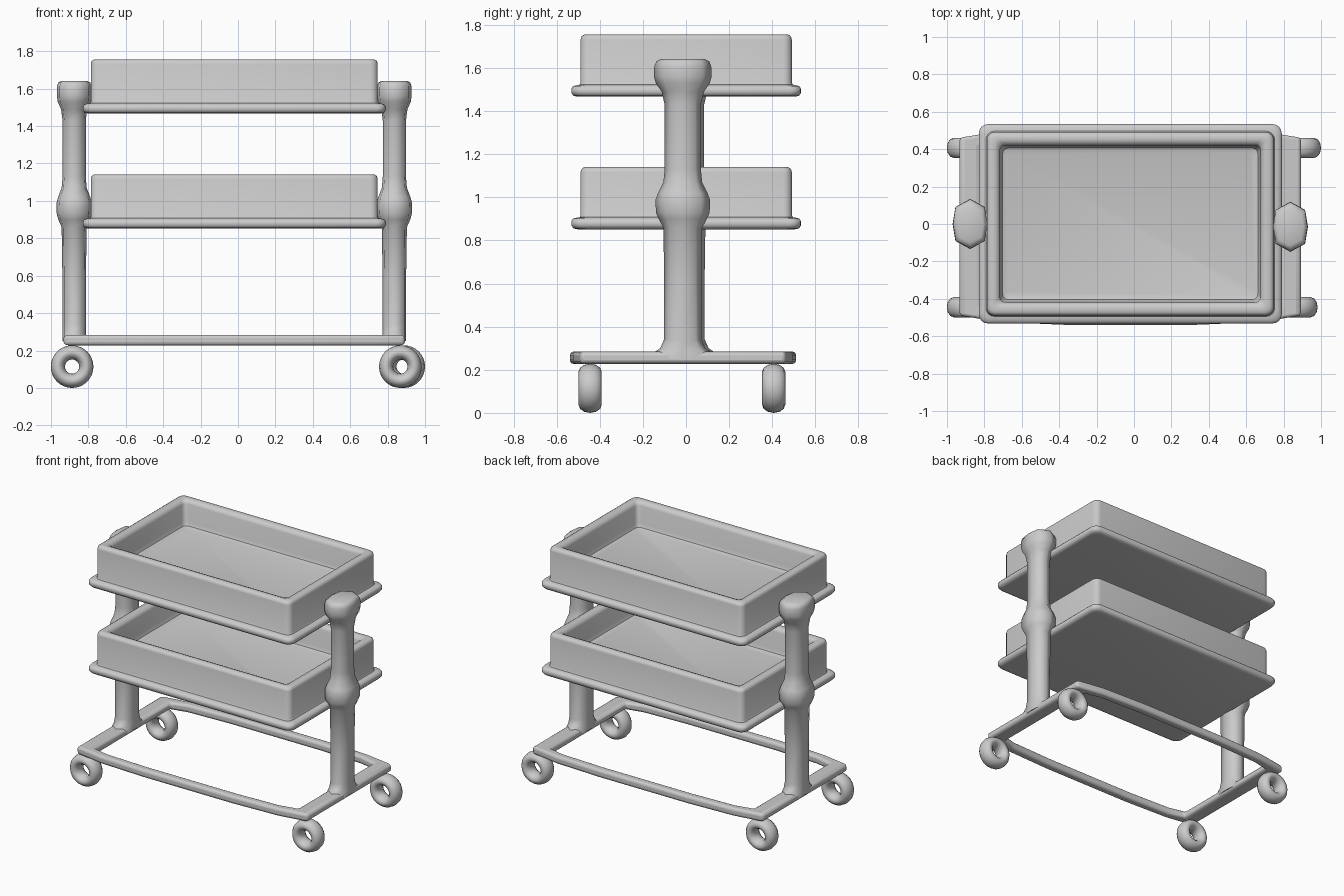
import bpy, bmesh, math

if "Cube" in bpy.data.objects:
    bpy.data.objects.remove(bpy.data.objects["Cube"])


def make_object(name, bm, bevel=0.0, angle=45):
    bmesh.ops.recalc_face_normals(bm, faces=bm.faces)
    mesh = bpy.data.meshes.new(name)
    bm.to_mesh(mesh)
    bm.free()
    ob = bpy.data.objects.new(name, mesh)
    bpy.context.collection.objects.link(ob)
    if bevel:
        mod = ob.modifiers.new("bevel", "BEVEL")
        mod.width, mod.segments = bevel, 3
        mod.limit_method = "ANGLE"
        mod.angle_limit = math.radians(50)
    smooth(ob, angle)
    return ob


def smooth(ob, angle):
    bpy.ops.object.select_all(action="DESELECT")
    ob.select_set(True)
    bpy.context.view_layer.objects.active = ob
    bpy.ops.object.shade_smooth_by_angle(angle=math.radians(angle))


def loft(rings, closed=False):
    """Skin a list of equal-length point loops; cap the ends unless closed."""
    bm = bmesh.new()
    loops = [[bm.verts.new(p) for p in ring] for ring in rings]
    pairs = list(zip(loops, loops[1:]))
    if closed:
        pairs.append((loops[-1], loops[0]))
    for a, b in pairs:
        n = len(a)
        for i in range(n):
            j = (i + 1) % n
            bm.faces.new((a[i], a[j], b[j], b[i]))
    if not closed:
        bm.faces.new(loops[0])
        bm.faces.new(loops[-1])
    return bm


def rounded_rect(cx, cy, hx, hy, z, r, steps=4):
    pts = []
    for k, (sx, sy) in enumerate([(1, 1), (-1, 1), (-1, -1), (1, -1)]):
        for s in range(steps + 1):
            a = math.pi / 2 * (k + s / steps)
            pts.append((cx + sx * (hx - r) + r * math.cos(a),
                        cy + sy * (hy - r) + r * math.sin(a), z))
    return pts


# Trays: flange, wall, rounded rim and recess as (inset from flange, height, corner radius)
TRAY = [(0.03, 0.0, 0.05), (0.01, 0.004, 0.05), (0.0, 0.018, 0.05), (0.0, 0.037, 0.05),
        (0.008, 0.049, 0.05), (0.025, 0.054, 0.05), (0.038, 0.056, 0.045),
        (0.043, 0.065, 0.04), (0.043, 0.265, 0.04), (0.047, 0.28, 0.04),
        (0.06, 0.289, 0.035), (0.085, 0.289, 0.03), (0.104, 0.281, 0.03),
        (0.113, 0.262, 0.03), (0.118, 0.14, 0.03), (0.128, 0.116, 0.03), (0.15, 0.108, 0.03)]
for name, z0 in (("lower_tray", 0.852), ("upper_tray", 1.467)):
    rings = [rounded_rect(-0.02, 0.001, 0.81 - i, 0.533 - i, z0 + h, r) for i, h, r in TRAY]
    make_object(name, loft(rings))

# Posts: eight-sided section with swollen collar and knob, rows are (z, half x, half y)
SECTION = [(0, 1), (-0.85, 0.68), (-1, 0), (-0.85, -0.68), (0, -1), (0.85, -0.68), (1, 0), (0.85, 0.68)]
POST = [(0.25, 0.063, 0.15), (0.28, 0.063, 0.135), (0.3, 0.063, 0.105), (0.34, 0.063, 0.087),
        (0.6, 0.063, 0.086), (0.86, 0.067, 0.09), (0.9, 0.085, 0.112), (0.93, 0.093, 0.125),
        (0.99, 0.094, 0.126), (1.02, 0.086, 0.115), (1.07, 0.067, 0.09), (1.13, 0.062, 0.084),
        (1.43, 0.062, 0.084), (1.49, 0.07, 0.098), (1.53, 0.088, 0.125), (1.56, 0.092, 0.134),
        (1.61, 0.092, 0.132), (1.632, 0.086, 0.122), (1.642, 0.07, 0.1)]
for name, x0, y0 in (("left_post", -0.876, 0.0), ("right_post", 0.836, -0.015)):
    rings = [[(x0 + u * hx, y0 + v * hy, z) for u, v in SECTION] for z, hx, hy in POST]
    make_object(name, loft(rings), angle=65)

# Base frame: closed bar with outward-bowed front and back rails
def frame_loop(half, z):
    front = [(-s, y) for s, y in half] + [(s, y) for s, y in reversed(half)]
    back = [(x, -y) for x, y in reversed(front)]
    return [(x - 0.02, y - 0.014, z) for x, y in front + back]


outer = [(0.913, -0.475), (0.70, -0.51), (0.35, -0.525)]
inner = [(0.80, -0.425), (0.68, -0.452), (0.35, -0.465)]
make_object("base_frame", loft([frame_loop(outer, 0.228), frame_loop(outer, 0.284),
                                frame_loop(inner, 0.284), frame_loop(inner, 0.228)],
                               closed=True), bevel=0.018)

# Wheels: flattened rings at the four corners
for name, x, y in (("front_left_wheel", -0.887, -0.445), ("back_left_wheel", -0.887, 0.407),
                   ("front_right_wheel", 0.868, -0.445), ("back_right_wheel", 0.886, 0.407)):
    bpy.ops.mesh.primitive_torus_add(location=(x, y, 0.114), rotation=(math.pi / 2, 0, 0),
                                     major_radius=0.076, minor_radius=0.038,
                                     major_segments=32, minor_segments=12)
    wheel = bpy.context.object
    wheel.name = name
    wheel.scale.z = 1.42
    smooth(wheel, 60)
